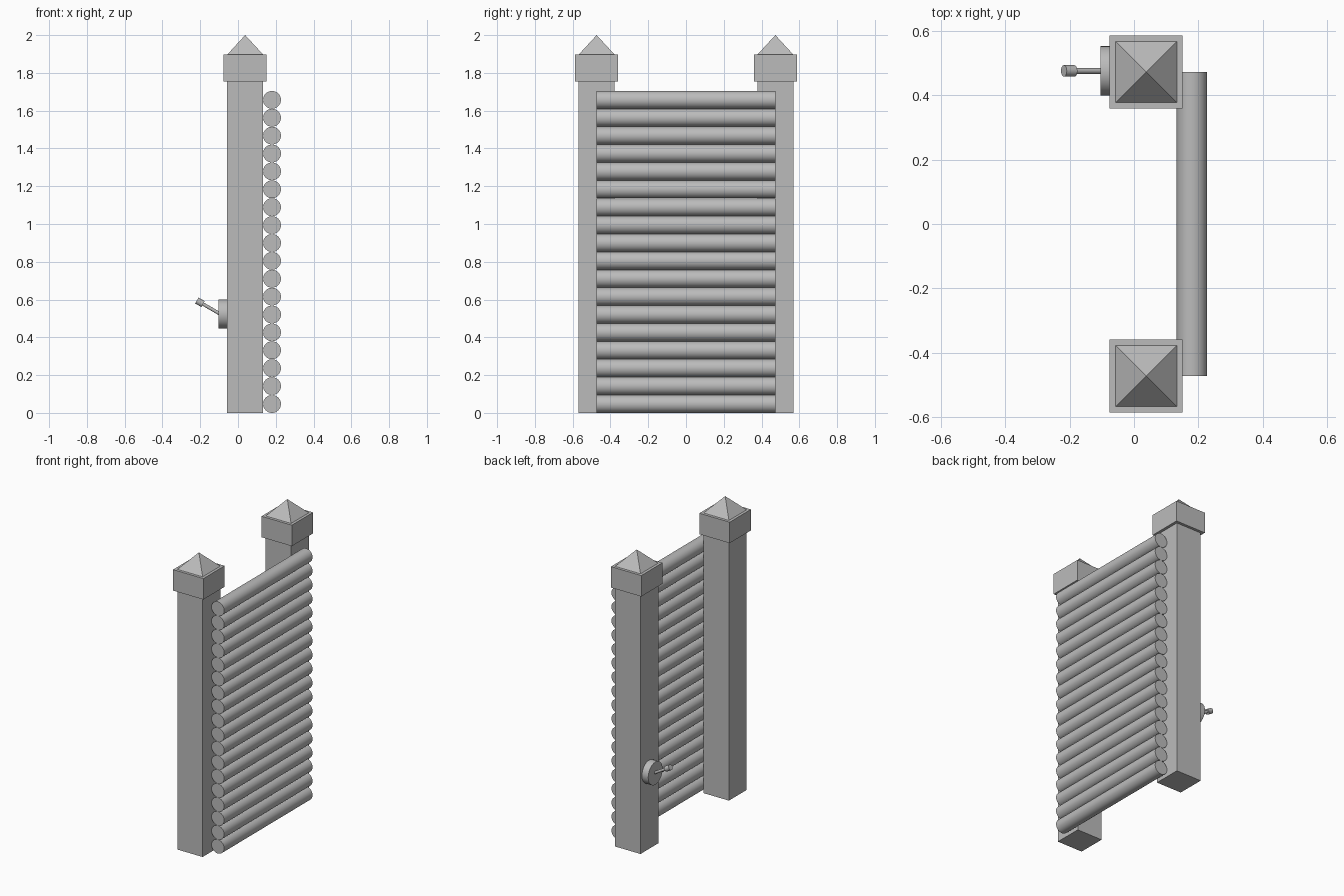
import bpy, math
from mathutils import Vector

if "Cube" in bpy.data.objects:
    bpy.data.objects.remove(bpy.data.objects["Cube"])

grey = bpy.data.materials.new("plain grey")
grey.diffuse_color = (0.5, 0.5, 0.5, 1)
grey.use_nodes = True
grey.node_tree.nodes["Principled BSDF"].inputs["Base Color"].default_value = grey.diffuse_color

POST_X, POST_Y = 0.038, 0.473


def finish(name, smooth=False):
    ob = bpy.context.object
    ob.name = name
    ob.data.materials.append(grey)
    if smooth:
        bpy.ops.object.shade_smooth_by_angle(angle=math.radians(40))
    return ob


def box(name, x, y, z0, z1, width):
    bpy.ops.mesh.primitive_cube_add(size=1, location=(x, y, (z0 + z1) / 2))
    bpy.context.object.scale = (width, width, z1 - z0)
    bpy.ops.object.transform_apply(location=False, rotation=False, scale=True)
    finish(name)


def rod(name, a, b, radius, sides):
    a, b = Vector(a), Vector(b)
    d = b - a
    bpy.ops.mesh.primitive_cylinder_add(
        vertices=sides, radius=radius, depth=d.length, location=(a + b) / 2,
        rotation=d.to_track_quat('Z', 'Y').to_euler())
    finish(name, True)


# Two posts with square caps and pyramid tops
for side, y in (("front", -POST_Y), ("back", POST_Y)):
    box(side + "_post", POST_X, y, 0, 1.76, 0.19)
    box(side + "_post_cap", POST_X, y, 1.755, 1.897, 0.227)
    bpy.ops.mesh.primitive_cone_add(
        vertices=4, radius1=0.19 / math.sqrt(2), radius2=0, depth=0.103,
        location=(POST_X, y, 1.9485), rotation=(0, 0, math.pi / 4))
    finish(side + "_post_pyramid")

# Stack of round logs
for i in range(18):
    z = 0.0473 + i * 0.0947
    rod(f"log_{i + 1}", (0.18, -POST_Y, z), (0.18, POST_Y, z), 0.0473, 32)

# Lever: round base plate, tilted arm and knob on the back post
LY, LZ = 0.476, 0.524
tilt = Vector((-math.cos(math.radians(30)), 0, math.sin(math.radians(30))))
pivot = Vector((-0.095, LY, LZ))
rod("lever_base", (-0.055, LY, LZ), (-0.104, LY, LZ), 0.077, 32)
rod("lever_arm", pivot, pivot + tilt * 0.11, 0.009, 16)
rod("lever_knob", pivot + tilt * 0.104, pivot + tilt * 0.142, 0.018, 16)
